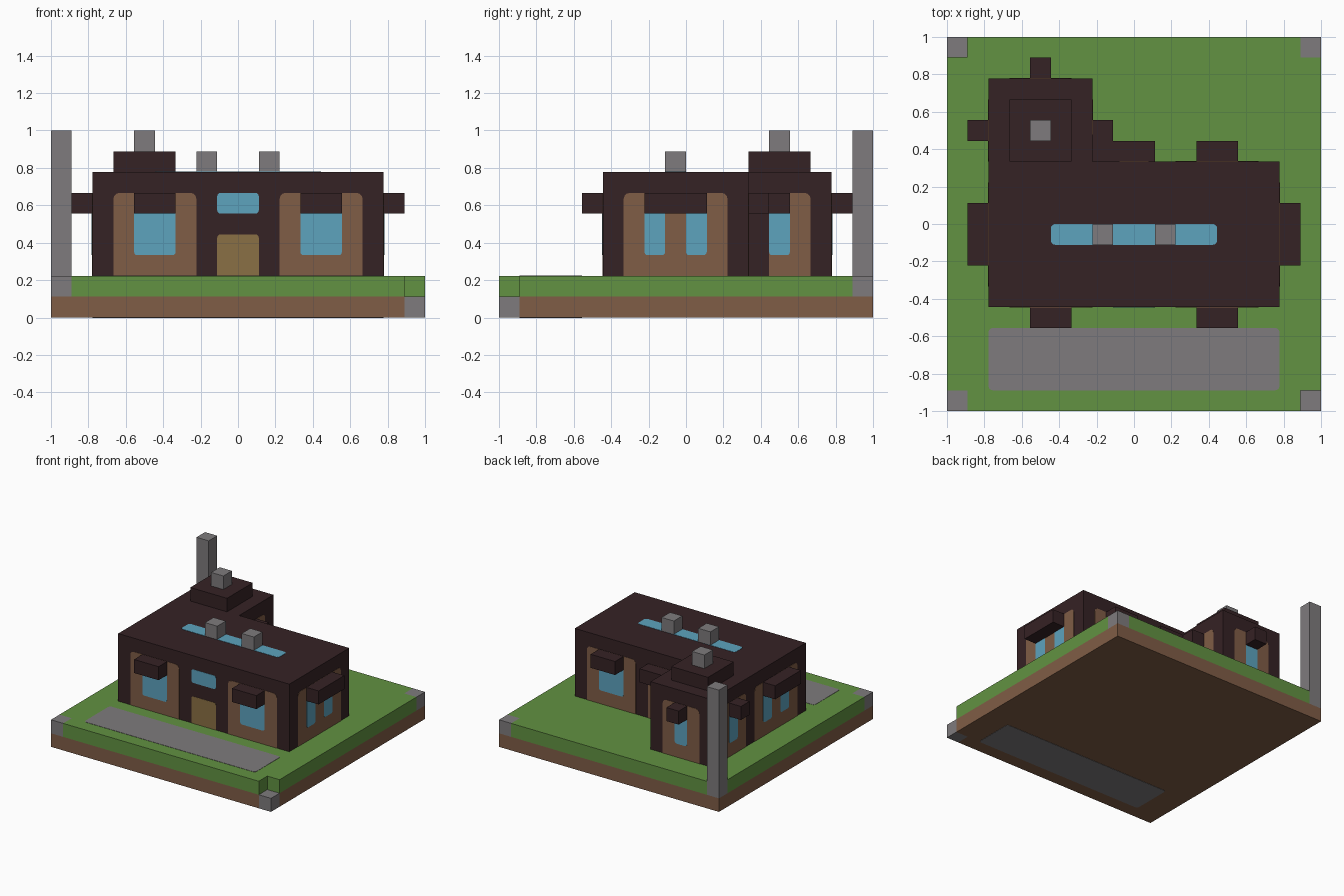
import bpy, bmesh, math
from mathutils import Vector

U = 1 / 9  # one building block

cube = bpy.data.objects.get("Cube")
if cube:
    bpy.data.objects.remove(cube, do_unlink=True)


def material(name, rgb):
    m = bpy.data.materials.new(name)
    m.use_nodes = True
    m.diffuse_color = (*rgb, 1)
    m.node_tree.nodes["Principled BSDF"].inputs["Base Color"].default_value = (*rgb, 1)
    return m


DARK = material("dark timber", (0.036, 0.016, 0.018))
BROWN = material("brown earth", (0.216, 0.109, 0.061))
GREEN = material("grass green", (0.122, 0.287, 0.054))
GREY = material("stone grey", (0.209, 0.198, 0.205))
BLUE = material("glass blue", (0.109, 0.366, 0.515))
TAN = material("door tan", (0.254, 0.162, 0.058))


def extrude(name, points, offset, mat):
    """Fill an outline of 3D points (in blocks) and push it along offset."""
    bm = bmesh.new()
    face = bm.faces.new([bm.verts.new(Vector(p) * U) for p in points])
    grown = bmesh.ops.extrude_face_region(bm, geom=[face])["geom"]
    verts = [v for v in grown if isinstance(v, bmesh.types.BMVert)]
    bmesh.ops.translate(bm, verts=verts, vec=Vector(offset) * U)
    bmesh.ops.recalc_face_normals(bm, faces=bm.faces)
    mesh = bpy.data.meshes.new(name)
    bm.to_mesh(mesh)
    bm.free()
    mesh.materials.append(mat)
    obj = bpy.data.objects.new(name, mesh)
    bpy.context.collection.objects.link(obj)
    return obj


def prism(name, outline, z0, z1, mat):
    return extrude(name, [(x, y, z0) for x, y in outline], (0, 0, z1 - z0), mat)


def box(name, x0, x1, y0, y1, z0, z1, mat):
    return prism(name, [(x0, y0), (x1, y0), (x1, y1), (x0, y1)], z0, z1, mat)


def rounded(a0, a1, b0, b1, low, high):
    """Rectangle with separate corner radii for its low and high edge."""
    corners = [(a0, b0, 1, 1, low, 180), (a1, b0, -1, 1, low, 270),
               (a1, b1, -1, -1, high, 0), (a0, b1, 1, -1, high, 90)]
    pts = []
    for a, b, sa, sb, r, start in corners:
        if r == 0:
            pts.append((a, b))
            continue
        for step in range(4):
            t = math.radians(start + 30 * step)
            pts.append((a + sa * r + r * math.cos(t), b + sb * r + r * math.sin(t)))
    return pts


def plate(name, axis, at, rect, mat, layer=1, low=0, high=0):
    """Thin plate on a surface; axis is the outward direction, such as '-y'."""
    depth = 0.02 * layer * (1 if axis[0] == "+" else -1)
    place = {"x": lambda a, b: (at, a, b),
             "y": lambda a, b: (a, at, b),
             "z": lambda a, b: (a, b, at)}[axis[1]]
    offset = [depth if k == axis[1] else 0 for k in "xyz"]
    extrude(name, [place(a, b) for a, b in rounded(*rect, low, high)], offset, mat)


# Ground: earth layer with one open corner, grass layer with four
prism("earth", [(-9, -9), (8, -9), (8, -8), (9, -8), (9, 9), (-9, 9)], 0, 1, BROWN)
prism("grass", [(-8, -9), (8, -9), (8, -8), (9, -8), (9, 8), (8, 8),
                (8, 9), (-8, 9), (-8, 8), (-9, 8), (-9, -8), (-8, -8)], 1, 2, GREEN)

# Corner stones and tall pillar
box("front_left_stone", 8, 9, -9, -8, 0, 1, GREY)
box("front_right_stone", -9, -8, -9, -8, 1, 2, GREY)
box("back_left_stone", 8, 9, 8, 9, 1, 2, GREY)
box("back_right_pillar", -9, -8, 8, 9, 1, 9, GREY)

# Paved strip, showing above and below
plate("path_top", "+z", 2, (-7, 7, -8, -5), GREY, 1, 0.2, 0.2)
plate("path_underside", "-z", 0, (-7, 7, -8, -5), GREY, 1, 0.2, 0.2)

# House walls with rear wing
prism("house", [(-7, -4), (7, -4), (7, 3), (-2, 3), (-2, 7), (-7, 7)], 2, 7, DARK)

# Roof details
box("chimney_base", -6, -3, 3, 6, 7, 8, DARK)
box("chimney", -5, -4, 4, 5, 8, 9, GREY)
plate("skylight", "+z", 7, (-4, 4, -1, 0), BLUE, 1, 0.2, 0.2)
for side, x in (("right", -2), ("left", 1)):
    box("roof_vent_" + side, x, x + 1, -1, 0, 7, 8, GREY)

# Wall panels with windows: name, direction, wall, panel span, window spans
walls = [
    ("front_right", "-y", -4, (-6, -2), [(-5, -3)]),
    ("front_left", "-y", -4, (2, 6), [(3, 5)]),
    ("left_side", "+x", 7, (-3, 2), [(-2, -1), (0, 1)]),
    ("right_side", "-x", -7, (-3, 2), [(-2, -1), (0, 1)]),
    ("back_left", "+y", 3, (2, 6), [(3, 5)]),
    ("back_middle", "+y", 3, (-1, 1), [(-1, 0)]),
    ("wing_back", "+y", 7, (-6, -3), [(-5, -4)]),
    ("wing_right", "-x", -7, (3, 6), [(4, 5)]),
    ("wing_left", "+x", -2, (4, 6), [(4, 5)]),
]
for name, axis, at, span, windows in walls:
    plate(name + "_panel", axis, at, (*span, 2, 6), BROWN, 1, 0, 0.3)
    for i, win in enumerate(windows):
        plate(f"{name}_window_{i + 1}", axis, at, (*win, 3, 5), BLUE, 2, 0.15, 0)

# Door and the window over it
plate("door", "-y", -4, (-1, 1, 2, 4), TAN, 1, 0, 0.15)
plate("door_window", "-y", -4, (-1, 1, 5, 6), BLUE, 1, 0.15, 0.15)

# Awnings
awnings = [
    ("front_right", -5, -3, -5, -4), ("front_left", 3, 5, -5, -4),
    ("left_side", 7, 8, -2, 1), ("right_side", -8, -7, -2, 1),
    ("back_left", 3, 5, 3, 4), ("back_middle", -2, 1, 3, 4),
    ("wing_back", -5, -4, 7, 8), ("wing_right", -8, -7, 4, 5),
    ("wing_left", -2, -1, 4, 5),
]
for name, x0, x1, y0, y1 in awnings:
    box(name + "_awning", x0, x1, y0, y1, 5, 6, DARK)
